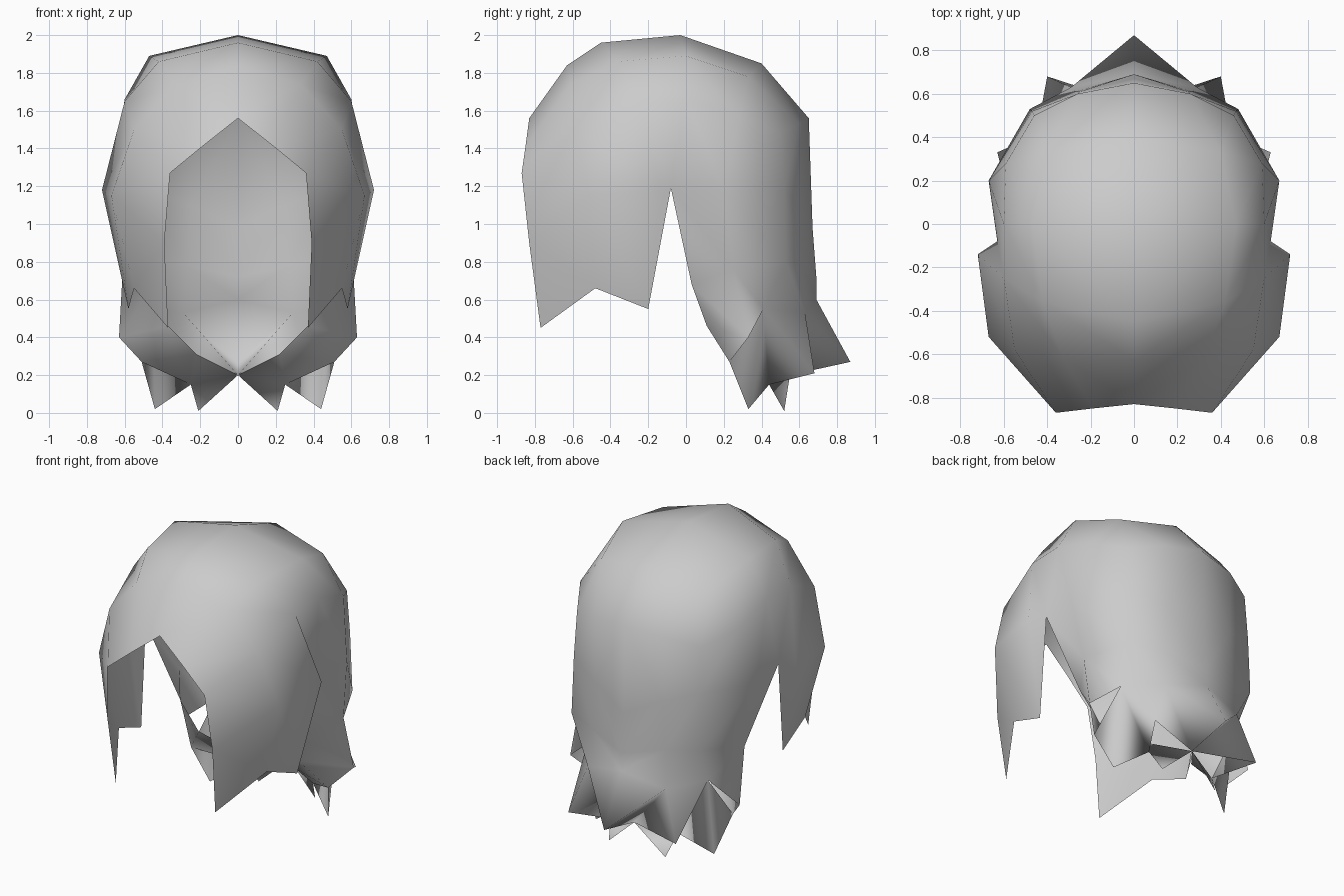
import bpy, bmesh

cube = bpy.data.objects.get("Cube")
if cube:
    bpy.data.objects.remove(cube, do_unlink=True)

mat = bpy.data.materials.new("hair grey")
mat.use_nodes = True
grey = (0.6, 0.6, 0.6, 1)
mat.diffuse_color = grey
mat.node_tree.nodes["Principled BSDF"].inputs["Base Color"].default_value = grey

bm = bmesh.new()


def row(*pts):
    return [bm.verts.new(p) for p in pts]


def bridge(a, b):
    for i in range(min(len(a), len(b)) - 1):
        bm.faces.new((a[i], a[i + 1], b[i + 1], b[i]))


# Cap: half ribs from the parting down the left side, front to back
rib0 = row((0, -.83, 1.56), (.19, -.85, 1.41), (.36, -.87, 1.27), (.39, -.83, .9), (.37, -.77, .45))
rib1 = row((0, -.63, 1.84), (.33, -.61, 1.74), (.55, -.58, 1.5), (.67, -.52, 1.15), (.55, -.48, .66))
rib2 = row((0, -.45, 1.96), (.42, -.36, 1.86), (.6, -.25, 1.65), (.72, -.14, 1.18), (.58, -.2, .55))
rib3 = row((0, -.03, 2.0), (.47, 0, 1.89), (.6, 0, 1.66), (.63, -.08, 1.19))
rib4 = row((0, .4, 1.85), (.4, .33, 1.78), (.59, .28, 1.56), (.67, .2, 1.18))
rib5 = row((0, .65, 1.56), (.26, .6, 1.53), (.46, .5, 1.48), (.47, .52, 1.18))
ribs = [rib0, rib1, rib2, rib3, rib4, rib5]
for a, b in zip(ribs, ribs[1:]):
    bridge(a, b)
bm.faces.new((rib2[3], rib2[4], rib3[3]))

# Back sheet: rings from the side notch round to the centre of the back
ring1 = [rib3[3], rib4[3], rib5[3]] + row((.25, .61, 1.1), (0, .67, .98))
ring2 = row((.45, .03, .68), (.61, .25, .76), (.48, .53, .8), (.27, .61, .78), (0, .69, .72))
bm.faces.new((rib5[1], rib5[2], rib5[3], ring1[3]))
bm.faces.new((rib5[0], rib5[1], ring1[3], ring1[4]))
bridge(ring1, ring2)

# Flicked tips along the hem
neck, slit, rear, spine = row((.37, .11, .46), (.45, .41, .55), (.29, .63, .53), (0, .69, .6))
hem, side_tip, low_tip, gap, inner_tip, rear_tip, mid, tail, curl = row(
    (.51, .23, .27), (.63, .33, .40), (.44, .33, .02), (.25, .44, .15),
    (.21, .52, .01), (.40, .68, .21), (0, .55, .2), (0, .87, .27), (.22, .28, .31))
for f in ((ring2[0], ring2[1], side_tip, neck), (ring2[1], slit, side_tip),
          (neck, side_tip, hem), (ring2[1], ring2[2], slit),
          (ring2[2], ring2[3], rear, slit), (ring2[3], ring2[4], spine, rear),
          (slit, hem, low_tip, gap), (slit, gap, rear_tip),
          (slit, rear_tip, rear), (rear, rear_tip, mid),
          (gap, mid, inner_tip), (rear, spine, tail), (rear, tail, mid),
          (neck, hem, curl), (curl, hem, gap), (curl, gap, mid)):
    bm.faces.new(f)

bmesh.ops.recalc_face_normals(bm, faces=bm.faces[:])
bm.faces.ensure_lookup_table()
if bm.faces[0].normal.y > 0:
    bmesh.ops.reverse_faces(bm, faces=bm.faces[:])
for f in bm.faces:
    f.smooth = True

mesh = bpy.data.meshes.new("hair")
bm.to_mesh(mesh)
bm.free()
mesh.materials.append(mat)
hair = bpy.data.objects.new("hair", mesh)
bpy.context.collection.objects.link(hair)

# Right half
mirror = hair.modifiers.new("mirror", "MIRROR")
mirror.use_clip = True
mirror.merge_threshold = 0.001
